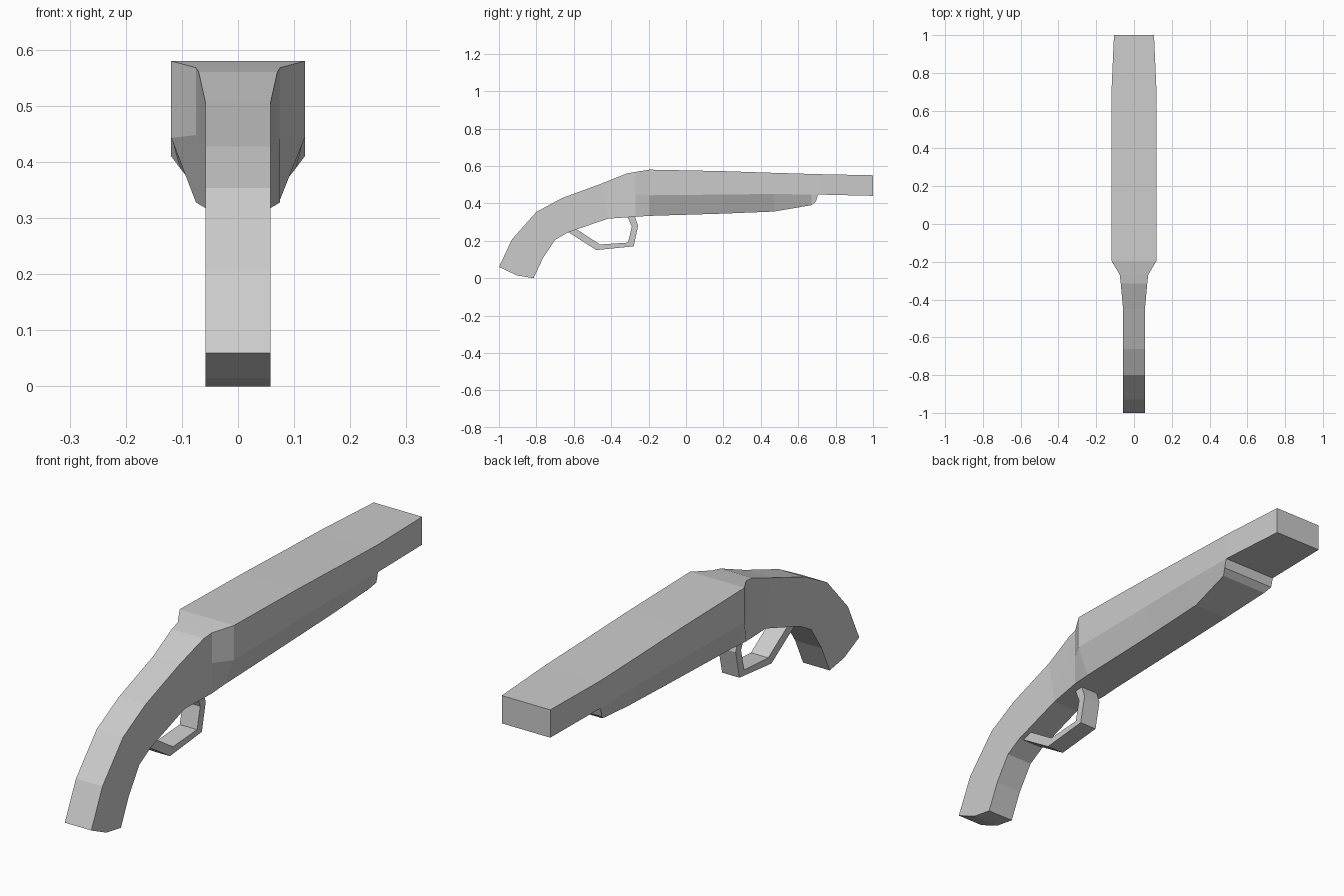
import bpy, bmesh

if "Cube" in bpy.data.objects:
    bpy.data.objects.remove(bpy.data.objects["Cube"])


def loft(name, rings, closed=False):
    """Skin rings of equal vertex count; cap both ends unless closed."""
    bm = bmesh.new()
    rows = [[bm.verts.new(p) for p in ring] for ring in rings]
    n = len(rows[0])
    for a, b in zip(rows, rows[1:]):
        for i in range(n):
            j = (i + 1) % n
            bm.faces.new((a[i], a[j], b[j], b[i]))
    for r in (rows[0], rows[-1]):
        if n == 6:
            bm.faces.new((r[0], r[1], r[4], r[5]))
            bm.faces.new((r[1], r[2], r[3], r[4]))
        else:
            bm.faces.new(r)
    bmesh.ops.remove_doubles(bm, verts=bm.verts, dist=0.0005)
    bmesh.ops.recalc_face_normals(bm, faces=bm.faces)
    me = bpy.data.meshes.new(name)
    bm.to_mesh(me)
    bm.free()
    ob = bpy.data.objects.new(name, me)
    bpy.context.collection.objects.link(ob)
    return ob


def section(top, mid, bot):
    """Symmetric six-point ring from (half width, y, z) points."""
    half = [top, mid, bot]
    return half + [(-x, y, z) for x, y, z in reversed(half)]


def grip(w, yt, zt, yb, zb):
    """Straight-sided section whose middle lies halfway down."""
    return section((w, yt, zt), (w, (yt + yb) / 2, (zt + zb) / 2), (w, yb, zb))


# Curved grip, receiver, forearm and flat barrel in one continuous skin
W, G = 0.119, 0.058
body = [
    section((G, -1, 0.06), (G, -0.905, 0.015), (G, -0.815, 0)),
    grip(G, -0.93, 0.208, -0.765, 0.107),
    grip(G, -0.80, 0.354, -0.70, 0.205),
    grip(G, -0.663, 0.428, -0.63, 0.245),
    grip(G, -0.45, 0.506, -0.417, 0.318),
    grip(0.07, -0.315, 0.56, -0.315, 0.325),
    grip(0.075, -0.27, 0.568, -0.27, 0.328),
    section((W, -0.195, 0.58), (W, -0.195, 0.443), (0.075, -0.195, 0.333)),
    section((W, 0.20, 0.572), (W, 0.20, 0.447), (0.075, 0.20, 0.345)),
    section((W, 0.47, 0.563), (W, 0.47, 0.45), (0.077, 0.47, 0.356)),
    section((W, 0.67, 0.557), (W, 0.67, 0.447), (0.104, 0.67, 0.39)),
    section((W, 0.705, 0.556), (W, 0.705, 0.447), (W, 0.695, 0.41)),
    section((W, 0.705, 0.556), (W, 0.705, 0.447), (W, 0.705, 0.447)),
    section((0.106, 1, 0.55), (0.106, 1, 0.44), (0.106, 1, 0.44)),
]
loft("gun_body", body)

# Trigger guard: bent flat strip, (outer y, z, inner y, z) per bend
T = 0.038
guard = [
    (-0.635, 0.25, -0.59, 0.265),
    (-0.48, 0.15, -0.46, 0.18),
    (-0.28, 0.17, -0.31, 0.19),
    (-0.256, 0.28, -0.29, 0.275),
    (-0.275, 0.335, -0.315, 0.335),
]
loft("trigger_guard", [[(T, a, b), (-T, a, b), (-T, c, d), (T, c, d)]
                       for a, b, c, d in guard])
